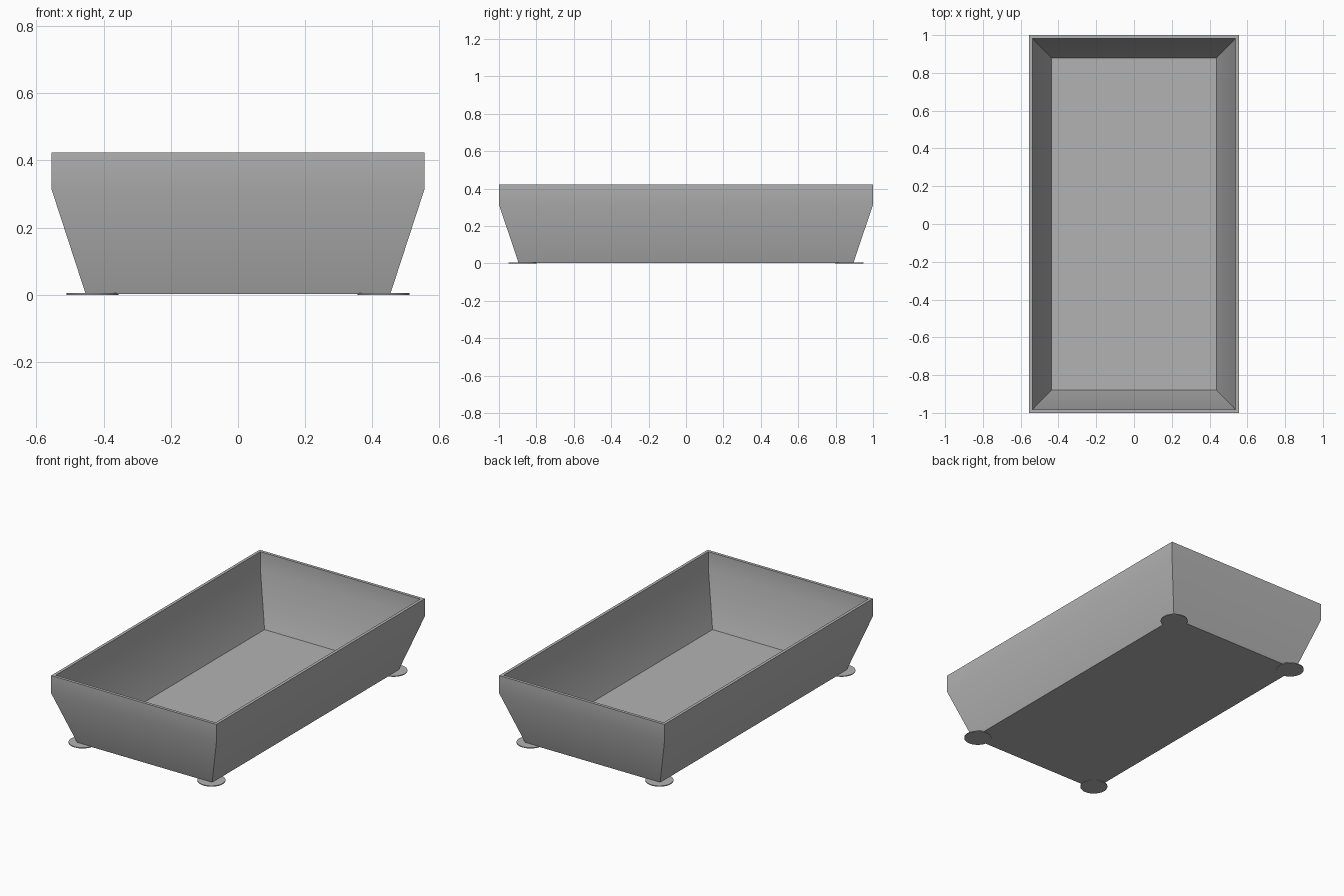
import bpy, bmesh

if "Cube" in bpy.data.objects:
    bpy.data.objects.remove(bpy.data.objects["Cube"])

grey = bpy.data.materials.new("plain_grey")
grey.diffuse_color = (0.45, 0.45, 0.45, 1)
grey.use_nodes = True
grey.node_tree.nodes["Principled BSDF"].inputs["Base Color"].default_value = grey.diffuse_color


def finish(bm, name):
    bmesh.ops.recalc_face_normals(bm, faces=bm.faces)
    mesh = bpy.data.meshes.new(name)
    bm.to_mesh(mesh)
    bm.free()
    mesh.materials.append(grey)
    obj = bpy.data.objects.new(name, mesh)
    bpy.context.collection.objects.link(obj)
    bpy.ops.object.select_all(action='DESELECT')
    obj.select_set(True)
    bpy.context.view_layer.objects.active = obj
    bpy.ops.object.shade_smooth_by_angle(angle=0.524)
    return obj


# Tray: rectangular rings (half width, half length, height), up the outside and down the inside
RINGS = [
    (0.453, 0.895, 0.002),
    (0.555, 1.0, 0.315),
    (0.555, 1.0, 0.423),
    (0.537, 0.982, 0.423),
    (0.537, 0.982, 0.318),
    (0.437, 0.879, 0.016),
]
bm = bmesh.new()
loops = [[bm.verts.new((sx * w, sy * l, z))
          for sx, sy in ((-1, -1), (1, -1), (1, 1), (-1, 1))]
         for w, l, z in RINGS]
for a, b in zip(loops, loops[1:]):
    for i in range(4):
        j = (i + 1) % 4
        bm.faces.new((a[i], a[j], b[j], b[i]))
bm.faces.new(loops[0])
bm.faces.new(loops[-1])
finish(bm, "tray")

# Thin round pads under the corners
for sx, side in ((-1, "left"), (1, "right")):
    for sy, end in ((-1, "front"), (1, "back")):
        bm = bmesh.new()
        bmesh.ops.create_cone(bm, cap_ends=True, segments=48,
                              radius1=0.077, radius2=0.077, depth=0.005)
        bmesh.ops.translate(bm, verts=bm.verts,
                            vec=(sx * 0.433, sy * 0.873, 0.0025))
        finish(bm, f"pad_{end}_{side}")
